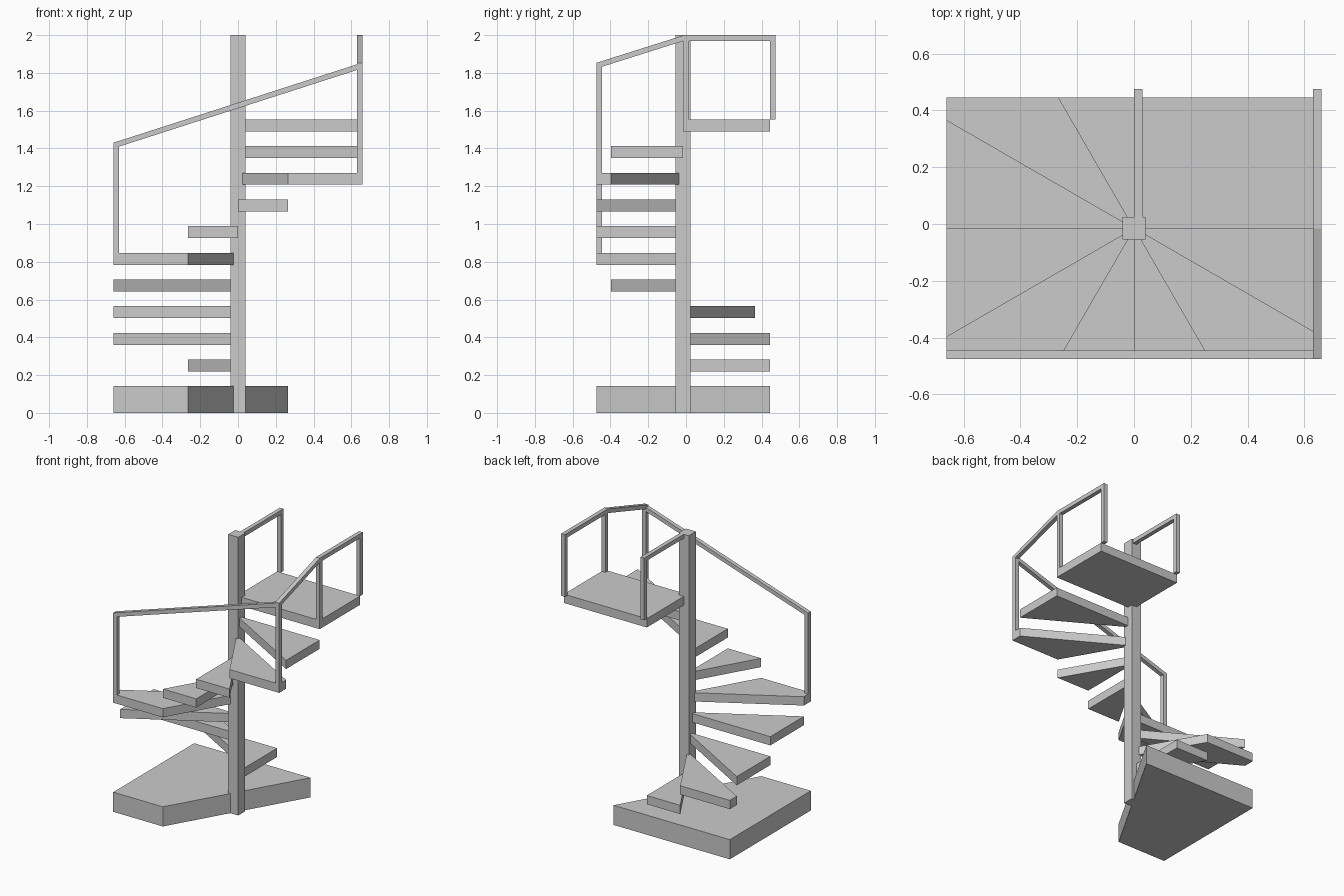
import bpy, bmesh, math

if "Cube" in bpy.data.objects:
    bpy.data.objects.remove(bpy.data.objects["Cube"])

CY = -0.015            # column centre in y
HX, HY = 0.66, 0.46    # half size of the stairwell rectangle
RISE, THICK = 0.1412, 0.063
W = 0.03               # rail and post width


def prism(name, pts, axis, lo, hi):
    """Extrude a 2D outline along axis 0=x, 1=y or 2=z from lo to hi."""
    def place(p, h):
        c = list(p)
        c.insert(axis, h)
        return c
    bm = bmesh.new()
    face = bm.faces.new([bm.verts.new(place(p, lo)) for p in pts])
    new = bmesh.ops.extrude_face_region(bm, geom=[face])['geom']
    shift = [0, 0, 0]
    shift[axis] = hi - lo
    bmesh.ops.translate(bm, vec=shift, verts=[v for v in new if isinstance(v, bmesh.types.BMVert)])
    bmesh.ops.recalc_face_normals(bm, faces=bm.faces)
    mesh = bpy.data.meshes.new(name)
    bm.to_mesh(mesh)
    bm.free()
    ob = bpy.data.objects.new(name, mesh)
    bpy.context.collection.objects.link(ob)
    return ob


def box(name, x0, x1, y0, y1, z0, z1):
    return prism(name, [(x0, y0), (x1, y0), (x1, y1), (x0, y1)], 2, z0, z1)


def wedge(a0, a1):
    """Sector around the column, clipped by the stairwell rectangle."""
    corner = math.degrees(math.atan2(HY, HX))
    corners = [corner, 180 - corner, 180 + corner, 360 - corner]
    pts = [(0, CY)]
    for a in [a0] + [c for c in corners if a0 < c < a1] + [a1]:
        dx, dy = math.cos(math.radians(a)), math.sin(math.radians(a))
        t = min(HX / max(abs(dx), 1e-9), HY / max(abs(dy), 1e-9))
        pts.append((t * dx, CY + t * dy))
    return pts


def rail(name, a, b, axis, lo, hi):
    """Sloped or level handrail between two top points, with upright ends."""
    return prism(name, [a, b, (b[0], b[1] - W), (a[0], a[1] - W)], axis, lo, hi)


# Central column and half-turn base block
box("column", -0.04, 0.04, CY - 0.04, CY + 0.04, 0, 2)
prism("base_step", wedge(60, 240), 2, 0, RISE)

# Winding treads, 30 degrees each, then the square landing
for i in range(1, 10):
    top = RISE * (i + 1)
    prism(f"tread_{i}", wedge(60 + 30 * i, 90 + 30 * i), 2, top - THICK, top)
deck = RISE * 11
prism("landing", wedge(0, 90), 2, deck - THICK, deck)

# Posts
yf, yb = CY - HY, CY + HY
box("left_post", -HX, -HX + W, yf, yf + W, RISE * 6, 1.41)
box("right_post", HX - W, HX, yf, yf + W, RISE * 9, 1.835)
box("landing_front_post", HX - W, HX, CY, CY + W, deck, 1.985)
box("landing_right_post", HX - W, HX, yb, yb + W, deck, 1.985)
box("landing_left_post", 0, W, yb, yb + W, deck, 1.985)

# Handrails
rail("front_rail", (-HX, 1.43), (HX, 1.855), 1, yf, yf + W)
rail("side_rail", (yf, 1.853), (CY + 0.005, 2.0), 0, HX - W, HX)
rail("landing_right_rail", (CY, 2.0), (yb + W, 2.0), 0, HX - W, HX)
rail("landing_left_rail", (CY + 0.04, 2.0), (yb + W, 2.0), 0, 0, W)
